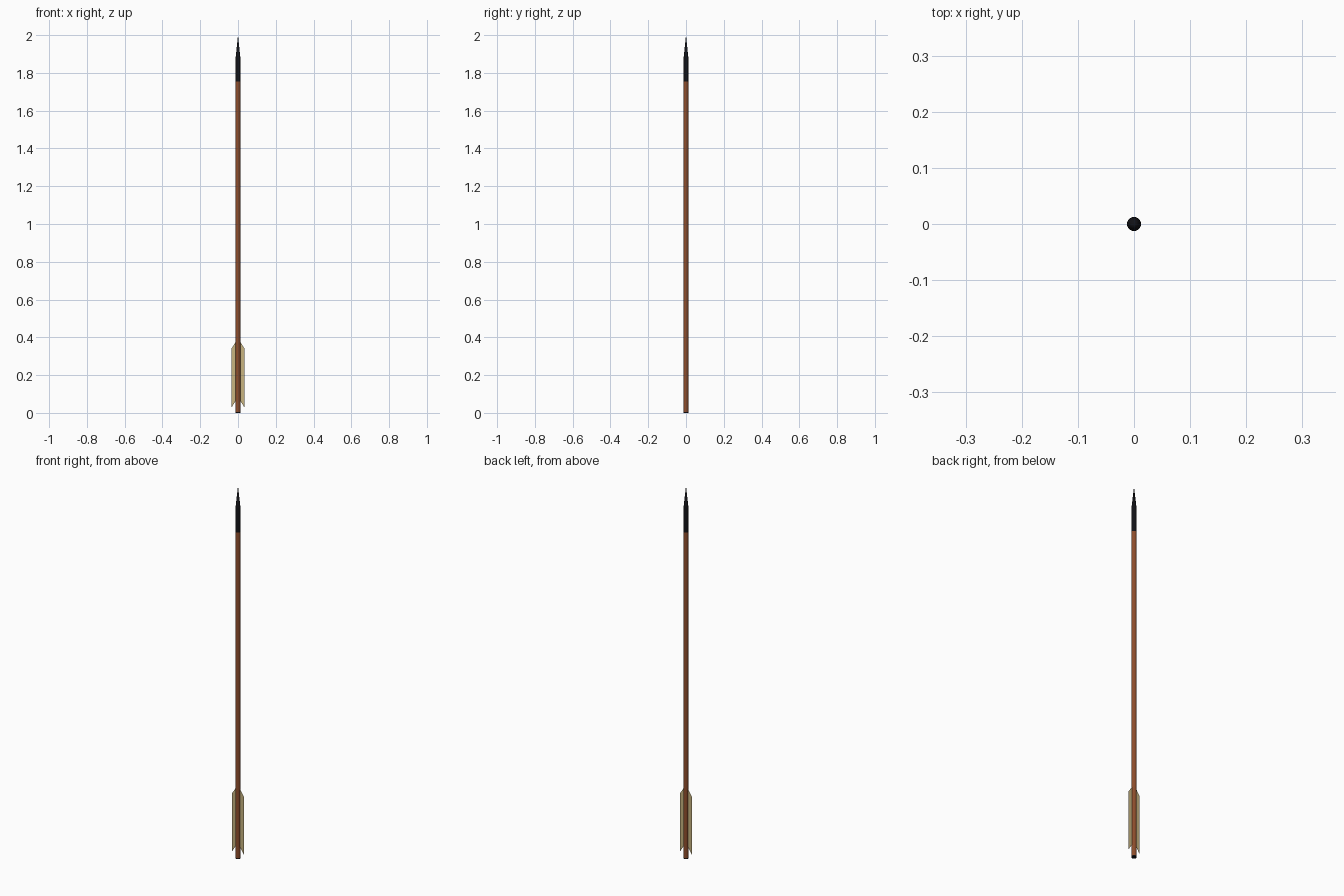
import bpy, bmesh, math

if "Cube" in bpy.data.objects:
    bpy.data.objects.remove(bpy.data.objects["Cube"])

R = 0.0125
SIDES = 24


def material(name, rgb):
    m = bpy.data.materials.new(name)
    m.diffuse_color = (*rgb, 1)
    m.use_nodes = True
    m.node_tree.nodes["Principled BSDF"].inputs["Base Color"].default_value = m.diffuse_color
    return m


wood = material("wood", (0.27, 0.075, 0.025))
black = material("black_metal", (0.006, 0.006, 0.008))
feather = material("feather", (0.58, 0.46, 0.22))


def add_object(name, bm, mat):
    me = bpy.data.meshes.new(name)
    bm.to_mesh(me)
    bm.free()
    me.materials.append(mat)
    ob = bpy.data.objects.new(name, me)
    bpy.context.collection.objects.link(ob)
    return ob


def lathe(name, profile, mat):
    """Revolve an (r, z) profile around the z axis."""
    bm = bmesh.new()
    verts = [bm.verts.new((r, 0, z)) for r, z in profile]
    edges = [bm.edges.new(p) for p in zip(verts, verts[1:])]
    bmesh.ops.spin(bm, geom=verts + edges, cent=(0, 0, 0), axis=(0, 0, 1),
                   angle=math.tau, steps=SIDES)
    bmesh.ops.remove_doubles(bm, verts=bm.verts, dist=1e-5)
    bmesh.ops.recalc_face_normals(bm, faces=bm.faces)
    ob = add_object(name, bm, mat)
    bpy.ops.object.select_all(action='DESELECT')
    bpy.context.view_layer.objects.active = ob
    ob.select_set(True)
    bpy.ops.object.shade_smooth_by_angle(angle=math.radians(30))
    return ob


# Shaft with dark butt end, and pointed head
lathe("butt_end", [(0, 0), (R, 0), (R, 0.005)], black)
lathe("shaft", [(R, 0.005), (R, 1.755)], wood)
lathe("arrow_head", [(R, 1.755), (R, 1.88), (0, 2.0)], black)

# Flat feather vanes on either side of the shaft
for side, s in (("left", -1), ("right", 1)):
    bm = bmesh.new()
    outline = [(R, 0.063), (0.035, 0.028), (0.035, 0.34), (R, 0.375)]
    bm.faces.new([bm.verts.new((s * x, 0, z)) for x, z in outline])
    add_object(side + "_feather", bm, feather)
